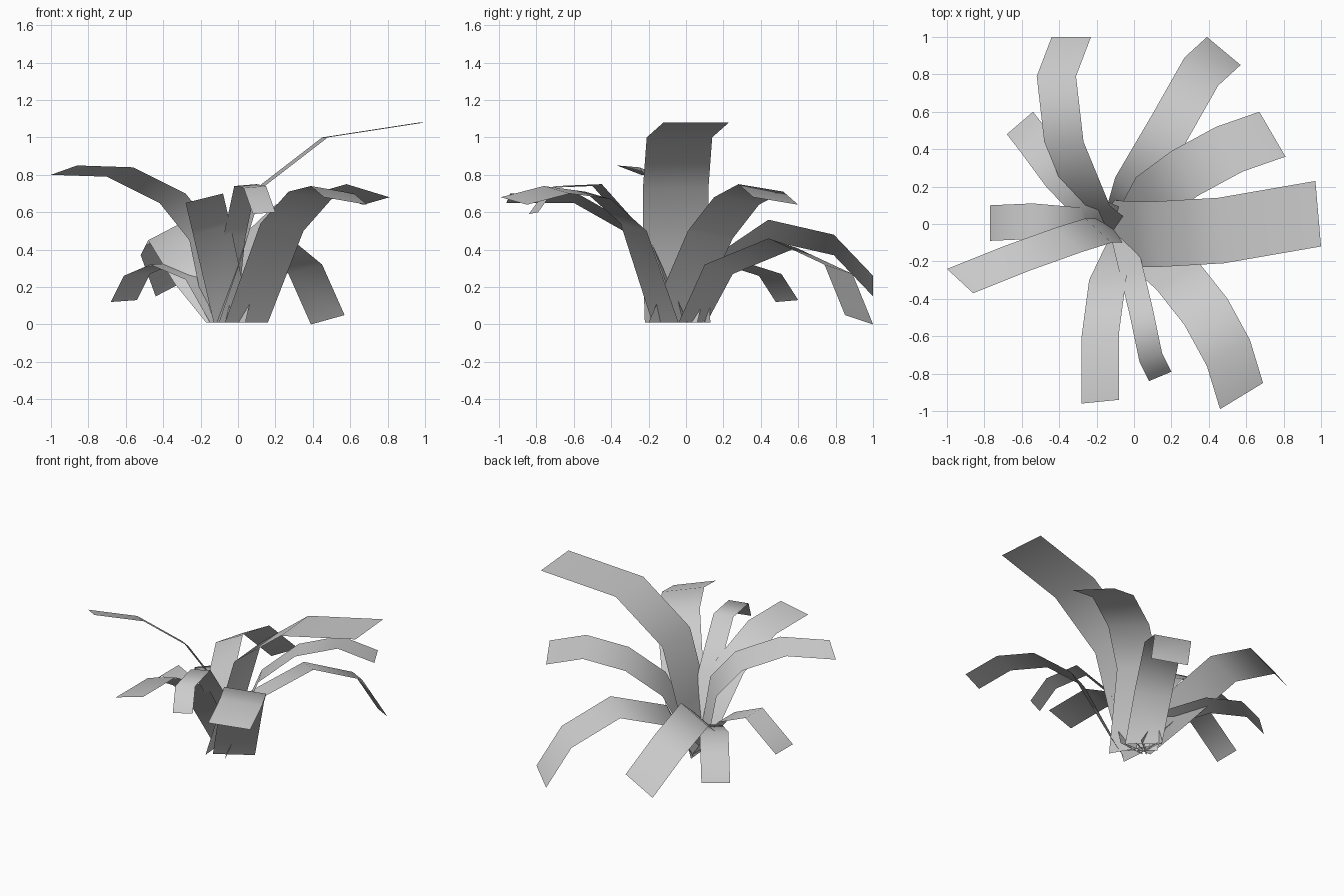
import bpy
import bmesh
from mathutils import Vector

UNIT = 0.01      # leaf coordinates are written in hundredths
GROUND = 0.01    # height at which every leaf leaves the soil

default_cube = bpy.data.objects.get("Cube")
if default_cube:
    bpy.data.objects.remove(default_cube, do_unlink=True)


def make_material(name, color):
    material = bpy.data.materials.new(name)
    material.use_nodes = True
    material.diffuse_color = color
    shader = material.node_tree.nodes.get("Principled BSDF")
    shader.inputs["Base Color"].default_value = color
    shader.inputs["Roughness"].default_value = 0.8
    return material


leaf_grey = make_material("leaf grey", (0.6, 0.6, 0.6, 1))


def make_leaf(name, across, root, *edge):
    """Sweep one bent edge sideways by a constant vector to make a strap leaf."""
    bm = bmesh.new()
    sideways = Vector(across) * UNIT
    flat_sideways = Vector((sideways.x, sideways.y, 0))

    # Root row lies flat on the soil
    start = Vector((root[0] * UNIT, root[1] * UNIT, GROUND))
    rows = [(start, start + flat_sideways)]

    # Bent blade rows
    for point in edge:
        near = Vector(point) * UNIT
        rows.append((near, near + sideways))

    # Bridge neighbouring rows with quads
    verts = [[bm.verts.new(corner) for corner in row] for row in rows]
    for lower, upper in zip(verts, verts[1:]):
        bm.faces.new((lower[0], lower[1], upper[1], upper[0]))

    # Turn the blade so its upper surface is the outside
    bm.normal_update()
    if sum(face.normal.z for face in bm.faces) < 0:
        bmesh.ops.reverse_faces(bm, faces=bm.faces[:])

    mesh = bpy.data.meshes.new(name)
    bm.to_mesh(mesh)
    bm.free()
    mesh.materials.append(leaf_grey)
    for face in mesh.polygons:
        face.use_smooth = True
    leaf = bpy.data.objects.new(name, mesh)
    bpy.context.collection.objects.link(leaf)
    return leaf


# Tall leaves on the left side
make_leaf("tall_left_leaf", (3, -35, 0), (-13, 13),
          (-2, 12, 33), (10, 12, 73), (45, 14, 100), (97, 23, 108))
make_leaf("back_left_leaf", (14, -24, 4), (-10, 4),
          (1, 25, 46), (20, 39, 64), (44, 52, 71), (67, 60, 64))
make_leaf("front_left_leaf", (23, 14, -4), (-7, -18),
          (12, -35, 54), (27, -54, 71), (39, -76, 74), (46, -99, 68))

# Drooping leaves at the back
make_leaf("drooping_back_left_leaf", (18, -15, 5), (-14, 11),
          (-10, 25, 27), (10, 59, 41), (27, 89, 27), (39, 100, 0))
make_leaf("drooping_back_leaf", (21, 0, 11), (-17, -4),
          (-34, 10, 22), (-48, 44, 45), (-52, 79, 37), (-44, 100, 15))
make_leaf("short_back_right_leaf", (14, 12, 1), (-15, -6),
          (-28, 0, 24), (-47, 20, 32), (-61, 39, 26), (-68, 48, 12))

# Leaves on the right side
make_leaf("short_right_leaf", (0, -19, 0), (-11, 10),
          (-20, 8, 16), (-31, 9, 30), (-54, 11, 40), (-77, 10, 20))
make_leaf("long_right_leaf", (14, -13, 5), (-17, 3),
          (-26, 3, 45), (-42, -2, 65), (-70, -12, 79), (-100, -24, 80))

# Leaves reaching to the front
make_leaf("front_right_leaf", (20, 2, 5), (-13, -7),
          (-24, -30, 48), (-28, -60, 65), (-28, -96, 65))
make_leaf("folded_front_leaf", (12, 5, 1), (-13, -4),
          (-8, -25, 46), (-2, -50, 74), (3, -74, 73), (8, -84, 59))
